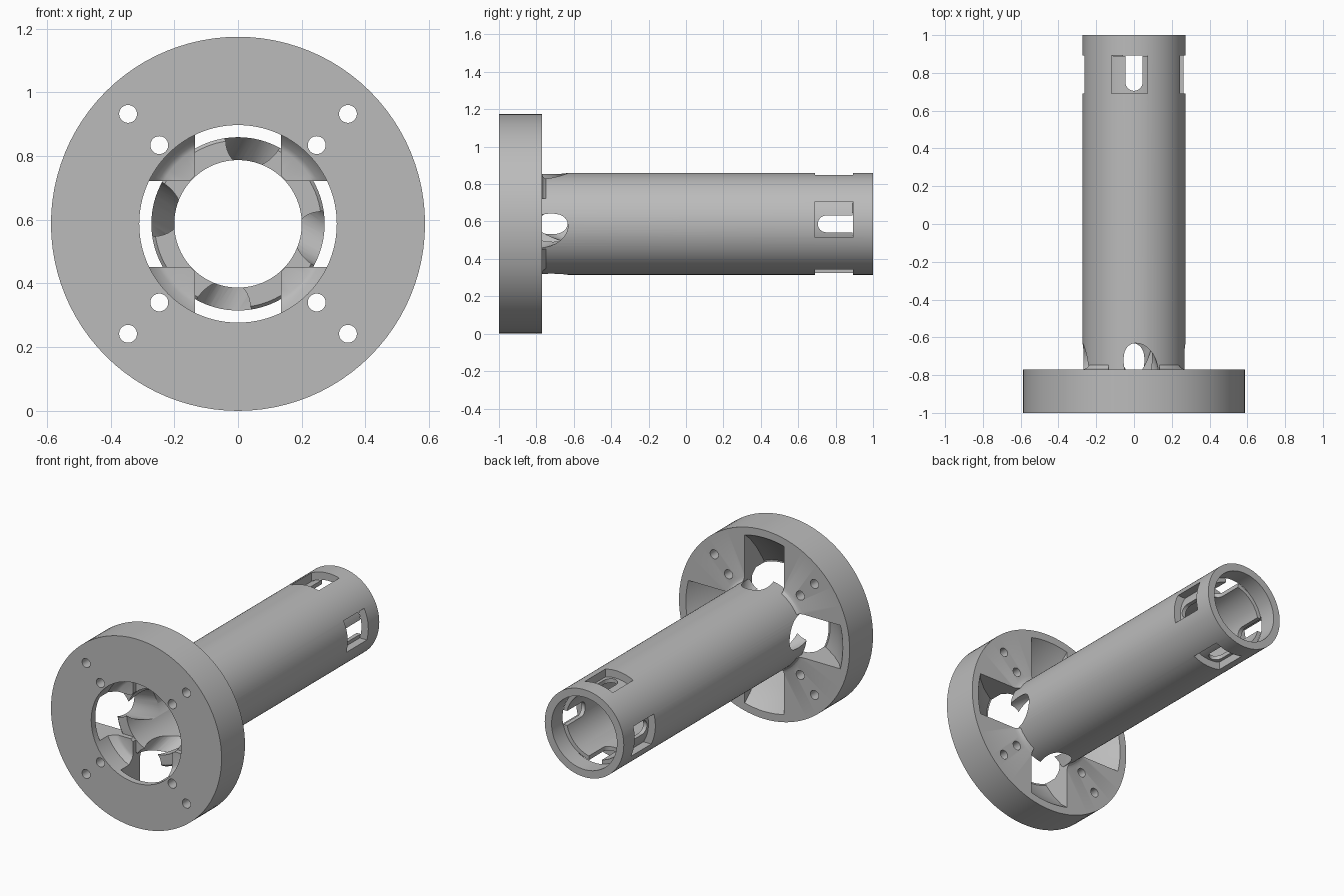
import bpy, bmesh, math
from mathutils import Matrix, Vector

old = bpy.data.objects.get("Cube")
if old:
    bpy.data.objects.remove(old, do_unlink=True)

AXIS_Z = 0.587
SEGMENTS = 96

grey = bpy.data.materials.new("plain grey")
grey.use_nodes = True
colour = (0.5, 0.5, 0.5, 1)
grey.diffuse_color = colour
grey.node_tree.nodes["Principled BSDF"].inputs["Base Color"].default_value = colour


def finish(bm, name):
    bmesh.ops.recalc_face_normals(bm, faces=bm.faces)
    mesh = bpy.data.meshes.new(name)
    bm.to_mesh(mesh)
    bm.free()
    ob = bpy.data.objects.new(name, mesh)
    bpy.context.collection.objects.link(ob)
    return ob


def lathe(name, profile):
    """Closed (radius, y) profile turned around the y axis."""
    bm = bmesh.new()
    rings = []
    for i in range(SEGMENTS):
        a = math.tau * i / SEGMENTS
        rings.append([bm.verts.new((r * math.sin(a), y, r * math.cos(a))) for r, y in profile])
    n = len(profile)
    for i in range(SEGMENTS):
        p, q = rings[i], rings[(i + 1) % SEGMENTS]
        for j in range(n):
            k = (j + 1) % n
            bm.faces.new((p[j], p[k], q[k], q[j]))
    return finish(bm, name)


def box(bm, low, high):
    size = Vector(high) - Vector(low)
    mid = (Vector(high) + Vector(low)) / 2
    bmesh.ops.create_cube(bm, size=1, matrix=Matrix.Translation(mid) @ Matrix.Diagonal((*size, 1)))


def rod(bm, start, end, radius):
    start, end = Vector(start), Vector(end)
    turn = (end - start).to_track_quat('Z', 'Y').to_matrix().to_4x4()
    bmesh.ops.create_cone(bm, cap_ends=True, segments=40, radius1=radius, radius2=radius,
                          depth=(end - start).length,
                          matrix=Matrix.Translation((start + end) / 2) @ turn)


def four_times(name, build):
    """Repeat a shape built on the +z side at every quarter turn."""
    bm = bmesh.new()
    for i in range(4):
        before = set(bm.verts)
        build(bm)
        new = [v for v in bm.verts if v not in before]
        bmesh.ops.rotate(bm, verts=new, matrix=Matrix.Rotation(i * math.pi / 2, 3, 'Y'))
    return finish(bm, name)


def boolean(ob, tool, operation='DIFFERENCE'):
    mod = ob.modifiers.new("cut", 'BOOLEAN')
    mod.operation = operation
    mod.solver = 'EXACT'
    mod.object = tool
    bpy.context.view_layer.objects.active = ob
    bpy.ops.object.modifier_apply(modifier=mod.name)
    bpy.data.objects.remove(tool, do_unlink=True)


# Flange with a stepped bore and a small fillet towards the tube
flange = lathe("flange", [
    (0.31, -1), (0.587, -1), (0.587, -0.77), (0.30, -0.77), (0.284, -0.763), (0.275, -0.75),
    (0.262, -0.74), (0.202, -0.75), (0.202, -0.84), (0.27, -0.84), (0.285, -0.847), (0.31, -0.88)])

# Air pockets: straight sides and a sloping floor, open to the back
pockets = lathe("pocket_cutter", [
    (0.15, -0.96), (0.32, -0.96), (0.42, -0.89), (0.50, -0.82), (0.54, -0.77),
    (0.54, -0.7), (0.15, -0.7)])
boolean(pockets, four_times("pocket_boxes", lambda bm: box(bm, (-0.135, -1.1, 0.14), (0.135, -0.6, 0.7))),
        'INTERSECT')
boolean(flange, pockets)


# Bolt holes
def bolt_holes(bm):
    for d in (0.247, 0.345):
        rod(bm, (d, -1.1, d), (d, -0.6, d), 0.028)


boolean(flange, four_times("bolt_cutter", bolt_holes))

# Tube with a wider socket at the back end
tube = lathe("tube", [
    (0.2, -0.81), (0.262, -0.81), (0.272, -0.80), (0.272, 1), (0.225, 1), (0.225, 0.89), (0.2, 0.89)])

# Slanted swirl inlets through the front of the tube wall
boolean(tube, four_times("inlet_cutter",
        lambda bm: rod(bm, (0.08, -0.88, 0.329), (-0.075, -0.45, 0.049), 0.088)))

# Wide outer slots near the back end, leaving a thin inner shelf
slots = lathe("slot_cutter", [(0.225, 0.6), (0.32, 0.6), (0.32, 0.95), (0.225, 0.95)])
boolean(slots, four_times("slot_boxes", lambda bm: box(bm, (-0.12, 0.69, 0.15), (0.072, 0.892, 0.4))),
        'INTERSECT')
boolean(tube, slots)

# Narrow round-ended slots through the shelf
boolean(tube, four_times("key_boxes", lambda bm: box(bm, (-0.045, 0.75, 0.15), (0.045, 0.892, 0.4))))
boolean(tube, four_times("key_ends", lambda bm: rod(bm, (0, 0.75, 0.15), (0, 0.75, 0.4), 0.045)))

# Place, colour and shade the parts
for ob in (flange, tube):
    ob.data.transform(Matrix.Translation((0, 0, AXIS_Z)))
    ob.data.materials.clear()
    ob.data.materials.append(grey)
    for face in ob.data.polygons:
        face.material_index = 0
    bpy.ops.object.select_all(action='DESELECT')
    ob.select_set(True)
    bpy.context.view_layer.objects.active = ob
    bpy.ops.object.shade_smooth_by_angle(angle=math.radians(30))
